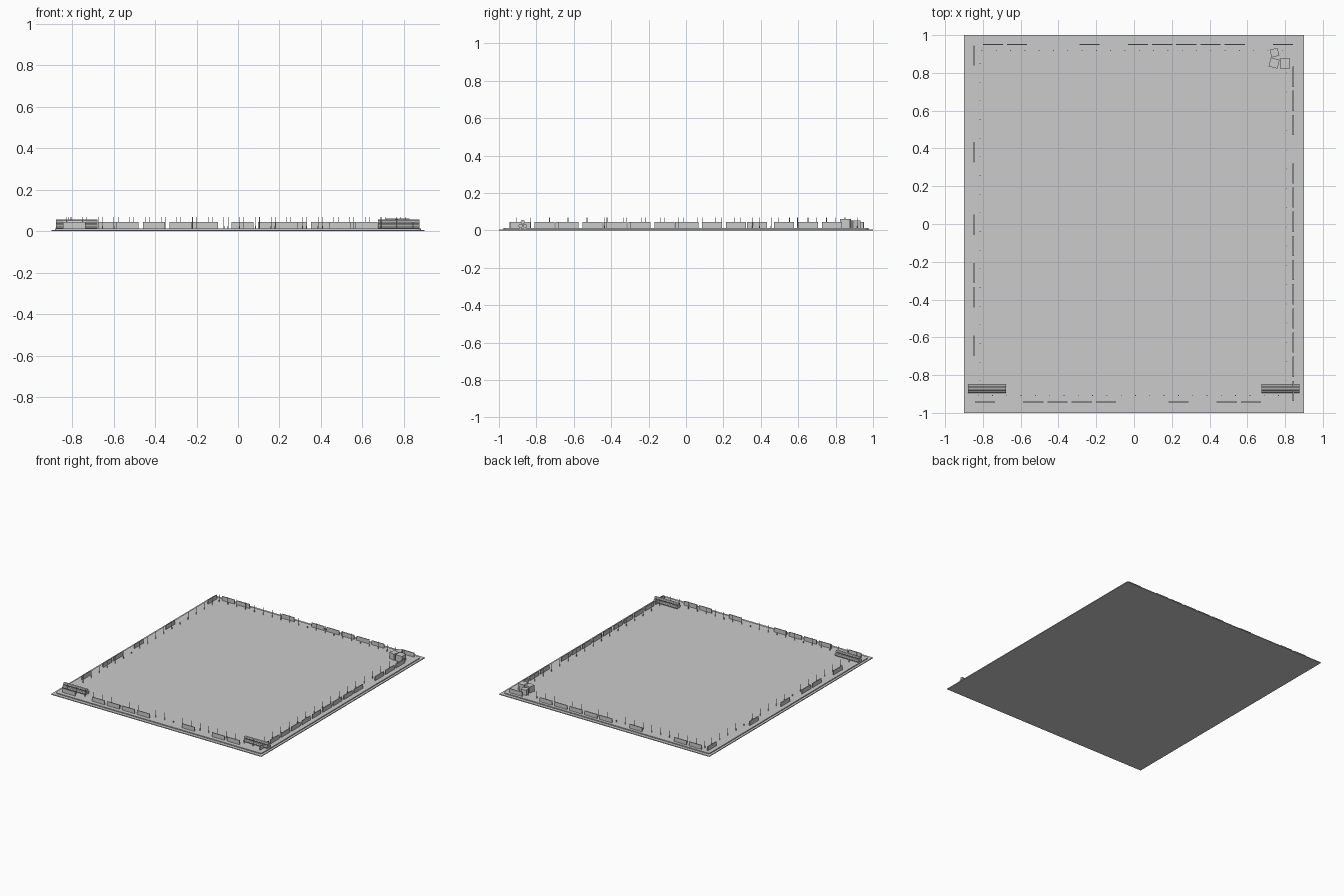
import bpy, bmesh, math
from mathutils import Matrix, Vector

if "Cube" in bpy.data.objects:
    bpy.data.objects.remove(bpy.data.objects["Cube"])

grey = bpy.data.materials.new("plain_grey")
grey.diffuse_color = (0.6, 0.6, 0.6, 1)
grey.use_nodes = True
grey.node_tree.nodes["Principled BSDF"].inputs["Base Color"].default_value = grey.diffuse_color
BASE_TOP, DECK_TOP = 0.006, 0.013


def finish(name, bm):
    me = bpy.data.meshes.new(name)
    bmesh.ops.recalc_face_normals(bm, faces=bm.faces)
    bm.to_mesh(me)
    bm.free()
    me.materials.append(grey)
    ob = bpy.data.objects.new(name, me)
    bpy.context.collection.objects.link(ob)
    return ob


def box(bm, loc, size, turn=0):
    m = Matrix.Translation(loc) @ Matrix.Rotation(turn, 4, 'Z') @ Matrix.Diagonal((*size, 1))
    return bmesh.ops.create_cube(bm, size=1, matrix=m)


def rod(bm, loc, r, length, sides, axis='Z'):
    m = Matrix.Translation(loc)
    if axis == 'X':
        m = m @ Matrix.Rotation(math.pi / 2, 4, 'Y')
    bmesh.ops.create_cone(bm, cap_ends=True, segments=sides, radius1=r, radius2=r,
                          depth=length, matrix=m)


# ground slab
bm = bmesh.new()
box(bm, (0, 0, BASE_TOP / 2), (1.8, 2.0, BASE_TOP))
finish("ground_slab", bm)

# raised deck with rounded corners
bm = bmesh.new()
box(bm, (0, 0, (BASE_TOP + DECK_TOP) / 2), (1.765, 1.95, DECK_TOP - BASE_TOP))
upright = [e for e in bm.edges if abs(e.verts[0].co.z - e.verts[1].co.z) > 0.001]
bmesh.ops.bevel(bm, geom=upright, offset=0.02, segments=4, profile=0.5, affect='EDGES')
finish("raised_deck", bm)

# barrier panels: evenly spaced slots with some left empty
STEP, LENGTH, LOW, HIGH, THICK = 0.128, 0.107, DECK_TOP, 0.045, 0.006
rows = {
    "back_barriers": (Vector((-0.747, 0.95)), Vector((STEP, 0)), (0, 1, 4, 6, 7, 8, 9, 10, 12)),
    "front_barriers": (Vector((-0.789, -0.942)), Vector((STEP, 0)), (0, 2, 3, 4, 5, 8, 10, 11)),
    "left_barriers": (Vector((-0.847, 0.892)), Vector((0, -STEP)), (0, 4, 7, 9, 10, 12)),
    "right_barriers": (Vector((0.843, 0.78)), Vector((0, -STEP)),
                       (0, 1, 2, 4, 5, 6, 7, 8, 9, 10, 11, 12, 13)),
}
for name, (start, step, slots) in rows.items():
    bm = bmesh.new()
    size = (LENGTH, THICK) if step.x else (THICK, LENGTH)
    for k in slots:
        p = start + step * k
        box(bm, (p.x, p.y, (LOW + HIGH) / 2), (*size, HIGH - LOW))
    finish(name, bm)


# thin marker posts along each side
def post_row(name, a, b, spacing):
    bm = bmesh.new()
    a, b = Vector(a), Vector(b)
    n = round((b - a).length / spacing)
    for i in range(n + 1):
        p = a.lerp(b, i / n)
        rod(bm, (p.x, p.y, 0.019), 0.0025, 0.012, 6)
        rod(bm, (p.x, p.y, 0.0405), 0.0015, 0.055, 6)
    finish(name, bm)


post_row("back_posts", (-0.805, 0.918), (0.785, 0.918), 0.075)
post_row("front_posts", (-0.825, -0.908), (0.765, -0.908), 0.075)
post_row("left_posts", (-0.815, 0.85), (-0.815, -0.83), 0.1)
post_row("right_posts", (0.806, 0.80), (0.806, -0.83), 0.1)

# stacks of three logs in the front corners
R = 0.0115
for side, x in (("left", -0.778), ("right", 0.775)):
    bm = bmesh.new()
    for dy, dz in ((-R, 0), (R, 0), (0, R * math.sqrt(3))):
        rod(bm, (x, -0.873 + dy, DECK_TOP + R + dz), R, 0.2, 8, 'X')
    finish(side + "_log_stack", bm)

# crates in the back right corner
for i, (x, y, s, h, turn) in enumerate(((0.80, 0.85, 0.053, 0.048, 0),
                                        (0.742, 0.852, 0.048, 0.048, -14),
                                        (0.744, 0.907, 0.042, 0.04, 14))):
    bm = bmesh.new()
    box(bm, (x, y, DECK_TOP + h / 2), (s, s, h), math.radians(turn))
    finish("crate_%d" % (i + 1), bm)
